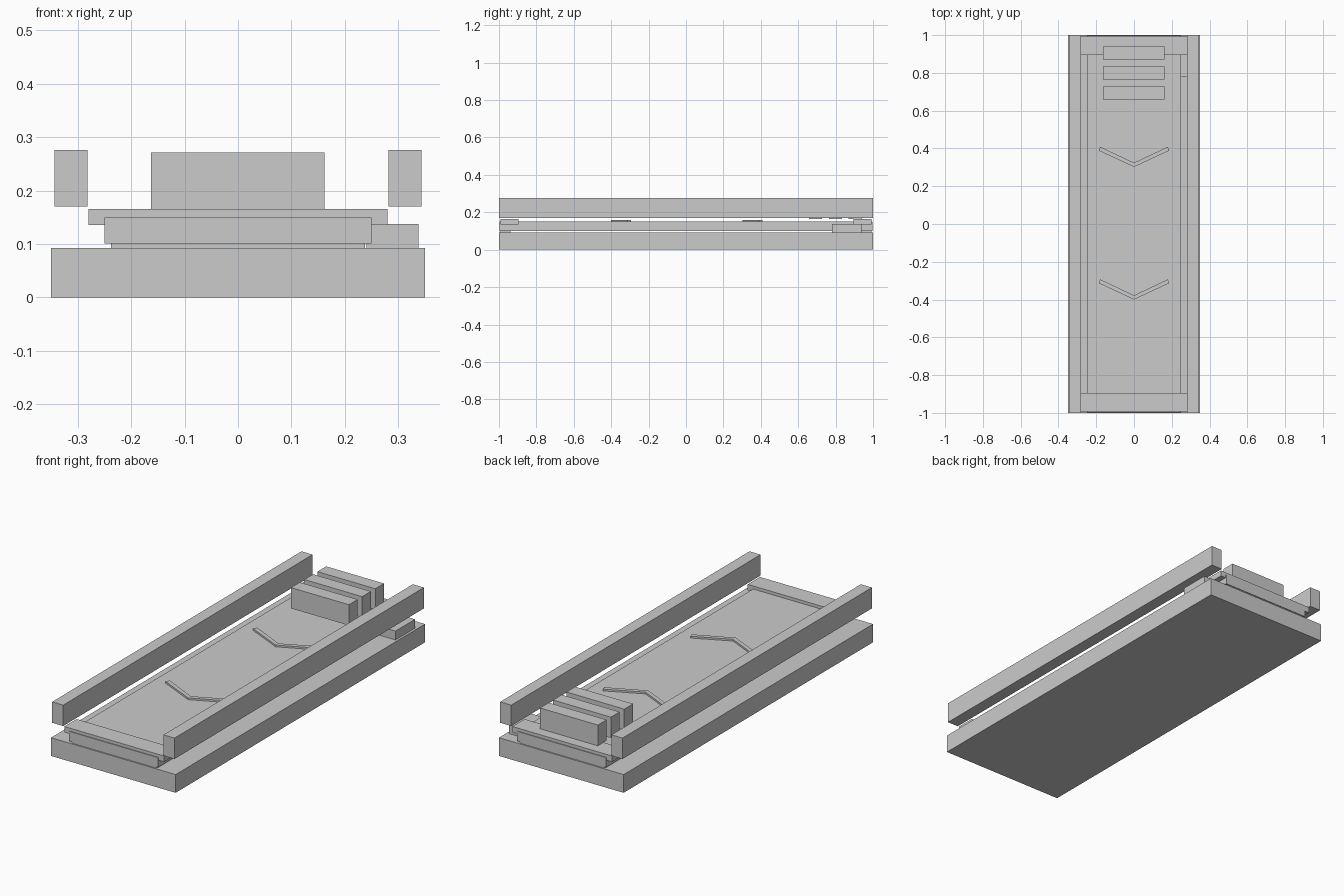
import bpy
import bmesh

if "Cube" in bpy.data.objects:
    bpy.data.objects.remove(bpy.data.objects["Cube"])


def prism(name, outline, z0, z1):
    """Extrude a flat outline from z0 to z1."""
    bm = bmesh.new()
    face = bm.faces.new([bm.verts.new((x, y, z0)) for x, y in outline])
    ext = bmesh.ops.extrude_face_region(bm, geom=[face])
    verts = [g for g in ext["geom"] if isinstance(g, bmesh.types.BMVert)]
    bmesh.ops.translate(bm, verts=verts, vec=(0, 0, z1 - z0))
    bmesh.ops.recalc_face_normals(bm, faces=bm.faces)
    mesh = bpy.data.meshes.new(name)
    bm.to_mesh(mesh)
    bm.free()
    obj = bpy.data.objects.new(name, mesh)
    bpy.context.collection.objects.link(obj)
    return obj


def box(name, x0, x1, y0, y1, z0, z1):
    return prism(name, [(x0, y0), (x1, y0), (x1, y1), (x0, y1)], z0, z1)


# Base slab and belt bed
box("base", -0.35, 0.35, -1, 1, 0, 0.0925)
box("belt", -0.25, 0.25, -0.997, 0.997, 0.101, 0.15)

# Raised side rails
for side, x in (("left", -0.3125), ("right", 0.3125)):
    box("rail_" + side, x - 0.031, x + 0.031, -1, 1, 0.17, 0.276)

# End plates over the belt and supports under it
for end, s in (("front", -1), ("back", 1)):
    y0, y1 = sorted((s * 0.895, s * 0.993))
    box("end_plate_" + end, -0.28, 0.28, y0, y1, 0.1355, 0.1655)
    y0, y1 = sorted((s * 0.937, s * 0.993))
    box("belt_support_" + end, -0.238, 0.238, y0, y1, 0.0925, 0.101)

# Motor housing on the right at the back
box("motor_housing", 0.24, 0.338, 0.78, 0.937, 0.0925, 0.1375)

# Row of blocks at the back end
for i, y in enumerate((0.693, 0.8, 0.905)):
    box(f"block_{i + 1}", -0.163, 0.162, y - 0.035, y + 0.035, 0.1655, 0.271)

# Chevron direction markers on the belt
for i, y in enumerate((-0.4, 0.302)):
    outline = [(-0.187, y + 0.087), (0, y), (0.187, y + 0.087),
               (0.179, y + 0.107), (0, y + 0.022), (-0.179, y + 0.107)]
    prism(f"chevron_{i + 1}", outline, 0.15, 0.159)
